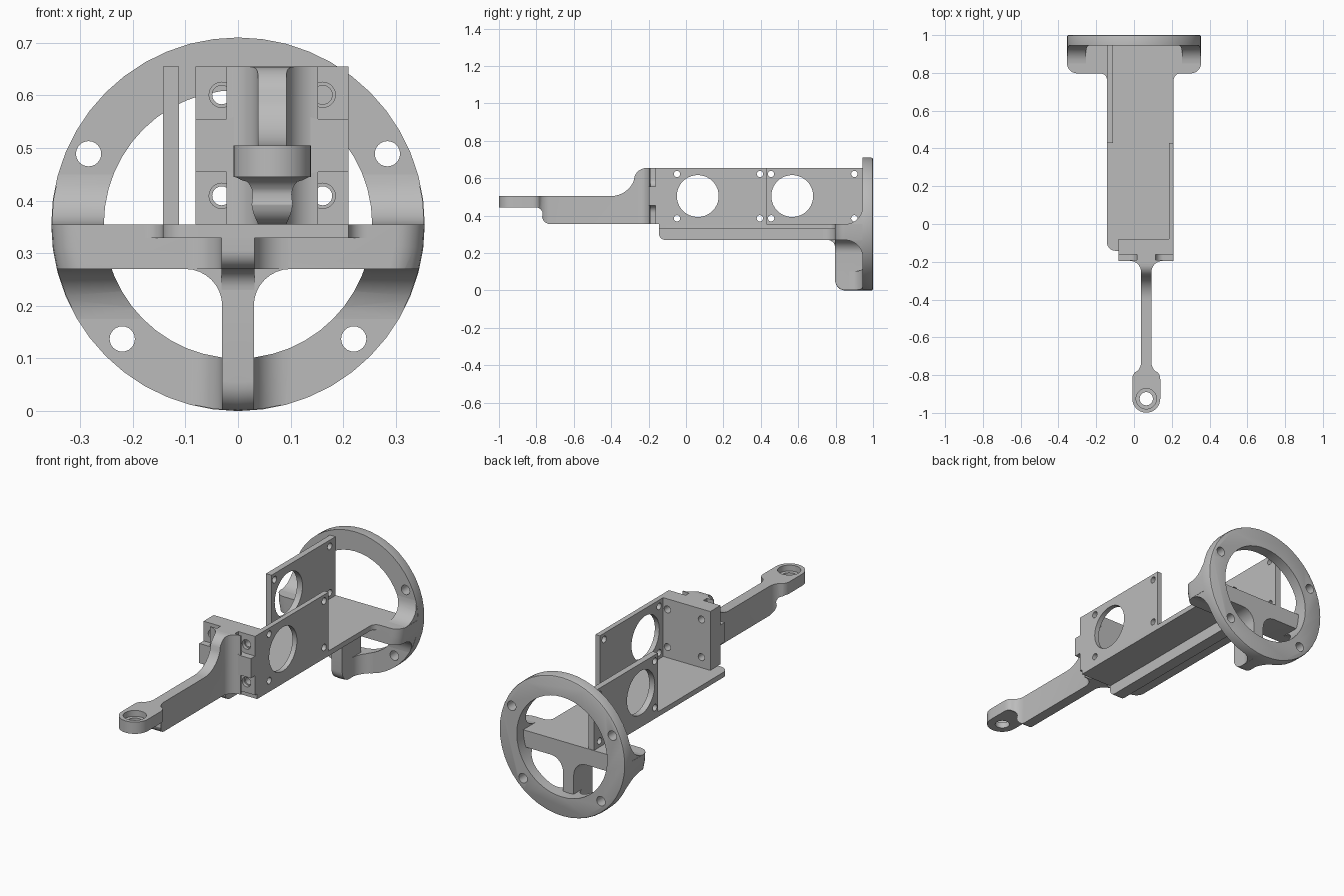
import bpy, bmesh, math
from mathutils import Vector

if "Cube" in bpy.data.objects:
    bpy.data.objects.remove(bpy.data.objects["Cube"])

grey = bpy.data.materials.new("plain_grey")
grey.use_nodes = True
grey.diffuse_color = (0.5, 0.5, 0.5, 1)
grey.node_tree.nodes["Principled BSDF"].inputs["Base Color"].default_value = (0.5, 0.5, 0.5, 1)


def prism(name, pts, axis, a, b):
    """Extrude a 2D outline along an axis: x takes (y,z), y takes (x,z), z takes (x,y)."""
    place = {"x": lambda u, v, w: (w, u, v),
             "y": lambda u, v, w: (u, w, v),
             "z": lambda u, v, w: (u, v, w)}[axis]
    bm = bmesh.new()
    face = bm.faces.new([bm.verts.new(place(u, v, a)) for u, v in pts])
    side = bmesh.ops.extrude_face_region(bm, geom=[face])["geom"]
    shift = Vector(place(0, 0, b - a))
    bmesh.ops.translate(bm, vec=shift, verts=[g for g in side if isinstance(g, bmesh.types.BMVert)])
    bmesh.ops.recalc_face_normals(bm, faces=bm.faces)
    mesh = bpy.data.meshes.new(name)
    bm.to_mesh(mesh)
    bm.free()
    mesh.materials.append(grey)
    ob = bpy.data.objects.new(name, mesh)
    bpy.context.collection.objects.link(ob)
    return ob


def combine(ob, other, op="DIFFERENCE"):
    """Apply a boolean and discard the helper."""
    mod = ob.modifiers.new("cut", "BOOLEAN")
    mod.operation, mod.object, mod.solver = op, other, "EXACT"
    graph = bpy.context.evaluated_depsgraph_get()
    mesh = bpy.data.meshes.new_from_object(ob.evaluated_get(graph))
    ob.modifiers.clear()
    ob.data = mesh
    bpy.data.objects.remove(other)
    return ob


def arc(cx, cy, r, a0, a1, n=8):
    return [(cx + r * math.cos(math.radians(a0 + (a1 - a0) * i / n)),
             cy + r * math.sin(math.radians(a0 + (a1 - a0) * i / n))) for i in range(n + 1)]


def circle(u, v, r, n=32):
    return arc(u, v, r, 0, 360, n)[:-1]


def rect(u0, u1, v0, v1):
    return [(u0, v0), (u1, v0), (u1, v1), (u0, v1)]


def drill(ob, axis, spots, r, a, b, n=24):
    for u, v in spots:
        combine(ob, prism("drill", circle(u, v, r, n), axis, a, b))


def mirror(pts, c=0):
    return [(2 * c - u, v) for u, v in reversed(pts)]


R, RI, CZ = 0.355, 0.255, 0.355     # ring radii and centre height
BACK, ARM_Y = 0.945, 0.797          # ring front plane, arm front plane
FLOOR, UNDER, LOW = 0.355, 0.329, 0.27

# Mounting ring
ring = prism("mounting_ring", circle(0, CZ, R, 48), "y", BACK, 1.0)
bm = bmesh.new()
bm.from_mesh(ring.data)
rim = [e for e in bm.edges if all(v.co.y > 0.99 for v in e.verts)]
bmesh.ops.bevel(bm, geom=rim, offset=0.008, segments=2, affect="EDGES", profile=0.5)
bm.to_mesh(ring.data)
bm.free()
drill(ring, "y", [(0, CZ)], RI, 0.9, 1.1, 48)
drill(ring, "y", [(s * x, z) for s in (-1, 1) for x, z in ((0.284, 0.489), (0.22, 0.137))], 0.024, 0.9, 1.1)

# Three-armed support, trimmed to a disc with a rounded front edge
half = [(0.03, -0.02)] + arc(0.1, 0.2, 0.07, 180, 90) + [(0.4, LOW), (0.4, FLOOR)]
support = prism("support_arms", half + mirror(half), "y", ARM_Y - 0.01, BACK + 0.01)
disc = prism("disc", circle(0, CZ, R, 48), "y", ARM_Y, BACK + 0.003)
bm = bmesh.new()
bm.from_mesh(disc.data)
rim = [e for e in bm.edges if all(v.co.y < ARM_Y + 0.001 for v in e.verts)]
bmesh.ops.bevel(bm, geom=rim, offset=0.055, segments=6, affect="EDGES", profile=0.5)
bm.to_mesh(disc.data)
bm.free()
combine(support, disc, "INTERSECT")

# Curved flares where the arms and leg meet the ring
F = 0.095
flare_y = BACK - F
arm_side = [(BACK + 0.002, LOW - F)] + arc(flare_y, LOW - F, F, 0, 90) + \
    arc(flare_y, FLOOR + F, F, 270, 360) + [(BACK + 0.002, FLOOR + F)]
leg_side = arc(0.1, BACK - 0.07, 0.07, 180, 90) + [(0.1, BACK + 0.002)]


def flare(name, outline, axis, a, b):
    ob = prism(name, outline, axis, a, b)
    tube = prism("tube", circle(0, CZ, R - 0.001, 48), "y", 0.7, 1.1)
    drill(tube, "y", [(0, CZ)], RI, 0.6, 1.2, 48)
    return combine(ob, tube, "INTERSECT")


flare("left_arm_flare", arm_side, "x", 0.1, 0.4)
flare("right_arm_flare", arm_side, "x", -0.4, -0.1)
flare("leg_flare", leg_side + mirror(leg_side), "z", -0.1, 0.15)

# Thin floor with a rounded front corner and filleted wings
X0, X1 = -0.143, 0.21
floor_pts = arc(X0 + 0.045, -0.097, 0.045, 180, 270) + [(-0.05, -0.145), (X1, -0.145)] + \
    arc(X1 + 0.035, ARM_Y - 0.035, 0.035, 180, 90) + [(X1 + 0.035, BACK)] + \
    [(X0 - 0.035, BACK)] + arc(X0 - 0.035, ARM_Y - 0.035, 0.035, 90, 0)
prism("floor", floor_pts, "z", UNDER, FLOOR)

# Centre rib beneath, blended into the leg and arms
rib = arc(-0.11, LOW + 0.035, 0.035, 180, 270) + arc(ARM_Y - 0.04, LOW - 0.04, 0.04, 90, 0) + \
    [(BACK, LOW - 0.04), (BACK, UNDER + 0.005), (-0.145, UNDER + 0.005)]
prism("centre_rib", rib, "x", -0.031, 0.031)
blend = arc(0.096, ARM_Y - 0.065, 0.065, 180, 90) + [(0.096, ARM_Y + 0.01), (0.02, ARM_Y + 0.01)]
prism("left_rib_blend", blend, "z", LOW, UNDER + 0.005)
prism("right_rib_blend", mirror(blend), "z", LOW, UNDER + 0.005)

# Side plates, each with a large window and four screw holes
TOP = 0.655
for name, x0, x1, y0, y1, cy, screws in (
        ("left_side_plate", 0.185, X1, -0.145, 0.43, 0.063, (-0.048, 0.395)),
        ("right_side_plate", X0, -0.112, 0.43, BACK, 0.568, (0.455, 0.9))):
    plate = prism(name, rect(y0, y1, FLOOR - 0.005, TOP), "x", x0, x1)
    drill(plate, "x", [(cy, 0.505)], 0.112, x0 - 0.1, x1 + 0.1, 40)
    drill(plate, "x", [(y, z) for y in screws for z in (0.386, 0.623)], 0.017, x0 - 0.1, x1 + 0.1, 16)

# Front bracket with four rounded corner pockets and screw holes
MID = 0.065
bracket = prism("front_bracket", rect(-0.081, X1, FLOOR, TOP), "y", -0.197, -0.08)
pocket = [(-0.2, 0.555)] + arc(-0.025, 0.595, 0.04, 270, 360) + [(0.015, 0.8), (-0.2, 0.8)]
for pts in (pocket, mirror(pocket, MID)):
    low = [(u, 2 * 0.505 - v) for u, v in reversed(pts)]
    for shape in (pts, low):
        combine(bracket, prism("pocket", shape, "y", -0.3, -0.162))
screws = [(x, z) for x in (-0.031, 0.161) for z in (0.409, 0.601)]
drill(bracket, "y", screws, 0.024, -0.3, -0.145)
drill(bracket, "y", screws, 0.018, -0.3, 0)

# Reaching arm: plan outline trimmed by a swept side profile
plan = arc(MID, -0.925, 0.074, 270, 360) + arc(MID + 0.024, -0.82, 0.05, 0, 45, 4) + \
    arc(MID + 0.097, -0.73, 0.07, 225, 180, 4) + arc(MID + 0.087, -0.255, 0.06, 180, 90) + \
    [(MID + 0.087, -0.19), (MID, -0.19)]
lever = prism("reaching_arm", plan + mirror(plan, MID)[1:-1], "z", 0.3, 0.7)
side = [(-1.1, 0.445)] + arc(-0.805, 0.405, 0.04, 90, 10, 6) + arc(-0.725, 0.4, 0.045, 190, 270, 6) + \
    [(-0.1, FLOOR), (-0.1, TOP)] + arc(-0.21, TOP - 0.07, 0.07, 90, 160, 6) + \
    arc(-0.4, 0.635, 0.13, 340, 270) + [(-1.1, 0.505)]
combine(lever, prism("side_profile", side, "x", -0.3, 0.4), "INTERSECT")
drill(lever, "z", [(MID, -0.925)], 0.035, 0.3, 0.7, 32)
drill(lever, "z", [(MID, -0.925)], 0.054, 0.475, 0.7, 32)

# Smooth the curved faces while keeping corners crisp
bpy.ops.object.select_all(action="DESELECT")
for ob in bpy.context.collection.objects:
    if ob.type == "MESH" and grey.name in ob.data.materials:
        ob.select_set(True)
        bpy.context.view_layer.objects.active = ob
bpy.ops.object.shade_smooth_by_angle(angle=math.radians(30))
